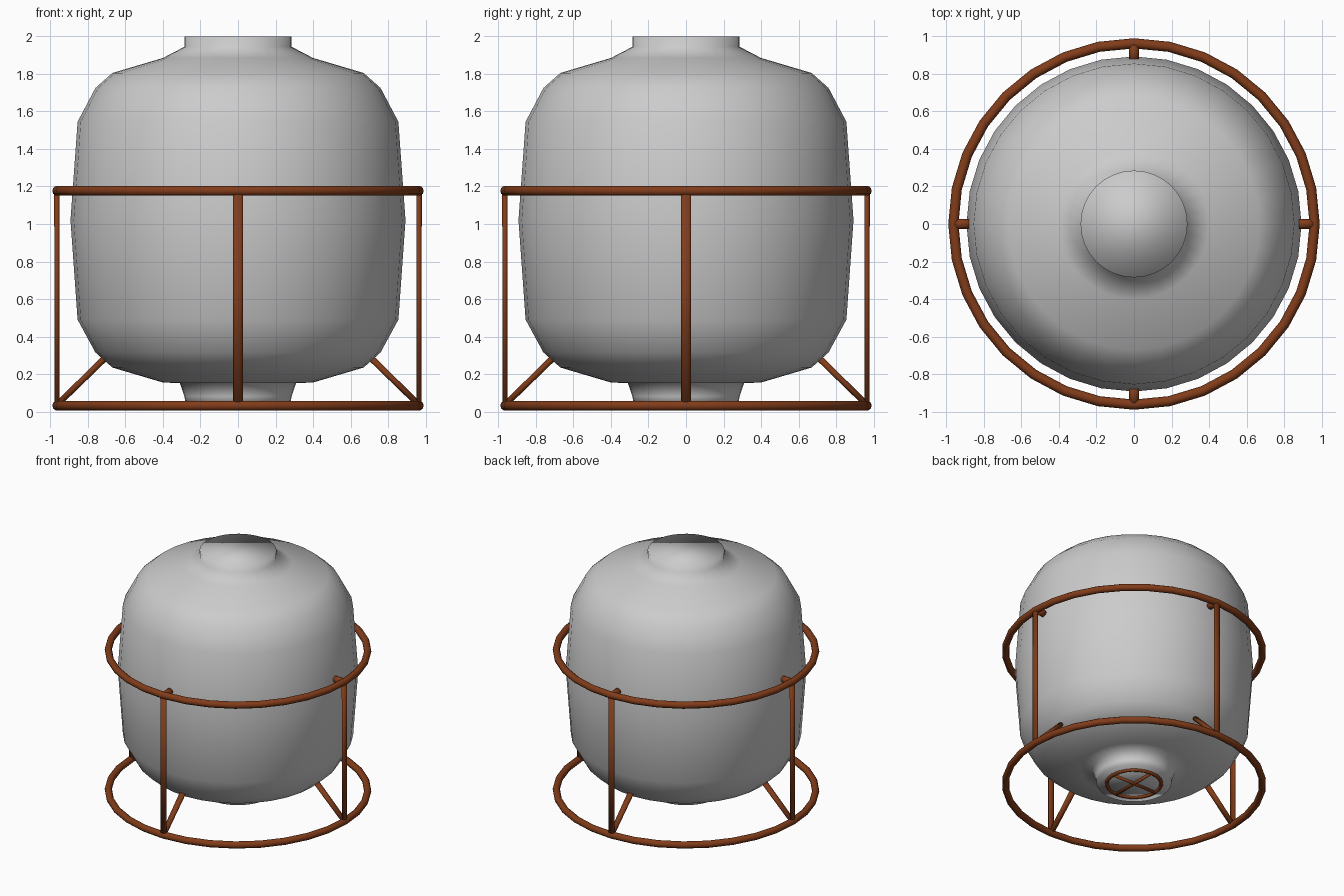
import bpy, bmesh, math
from mathutils import Vector, Matrix

if "Cube" in bpy.data.objects:
    bpy.data.objects.remove(bpy.data.objects["Cube"])

rust = bpy.data.materials.new("rust_red")
rust.diffuse_color = (0.22, 0.045, 0.01, 1)
rust.use_nodes = True
rust.node_tree.nodes["Principled BSDF"].inputs["Base Color"].default_value = rust.diffuse_color
TAU = 2 * math.pi


def finish(name, bm, mat=None):
    bmesh.ops.recalc_face_normals(bm, faces=bm.faces)
    for f in bm.faces:
        f.smooth = True
    me = bpy.data.meshes.new(name)
    bm.to_mesh(me)
    bm.free()
    ob = bpy.data.objects.new(name, me)
    bpy.context.collection.objects.link(ob)
    if mat:
        me.materials.append(mat)
    return ob


def lathe(name, profile, n=32):
    bm = bmesh.new()
    rings = [[bm.verts.new((r * math.cos(TAU * i / n), r * math.sin(TAU * i / n), z))
              for i in range(n)] for r, z in profile]
    for a, b in zip(rings, rings[1:]):
        for i in range(n):
            j = (i + 1) % n
            bm.faces.new((a[i], a[j], b[j], b[i]))
    bm.faces.new(rings[0])
    bm.faces.new(rings[-1])
    return finish(name, bm)


def hoop(name, R, r, z, n=32, m=10):
    bm = bmesh.new()
    rings = []
    for i in range(n):
        a = TAU * i / n
        rings.append([bm.verts.new(((R + r * math.cos(TAU * k / m)) * math.cos(a),
                                    (R + r * math.cos(TAU * k / m)) * math.sin(a),
                                    z + r * math.sin(TAU * k / m))) for k in range(m)])
    for i in range(n):
        a, b = rings[i], rings[(i + 1) % n]
        for k in range(m):
            q = (k + 1) % m
            bm.faces.new((a[k], b[k], b[q], a[q]))
    return finish(name, bm, rust)


def rod(name, p, q, r1, r2, turn=0.0, flat=1.0):
    # round bar lying in the xz plane; flat thins it within that plane
    p, q = Vector(p), Vector(q)
    d = (q - p).normalized()
    wide = Vector((0, 1, 0)) if abs(d.y) < 0.9 else Vector((1, 0, 0))
    thin = d.cross(wide).normalized()
    bm = bmesh.new()
    n = 10
    ends = []
    for c, r in ((p, r1), (q, r2)):
        ends.append([bm.verts.new(c + wide * r * math.cos(TAU * k / n)
                                  + thin * r * flat * math.sin(TAU * k / n)) for k in range(n)])
    for k in range(n):
        j = (k + 1) % n
        bm.faces.new((ends[0][k], ends[0][j], ends[1][j], ends[1][k]))
    bm.faces.new(ends[0])
    bm.faces.new(ends[1])
    bm.transform(Matrix.Rotation(turn, 4, 'Z'))
    return finish(name, bm, rust)


# Tank body with necks at both ends
lathe("tank_body", [(0.28, 0.04), (0.285, 0.08), (0.31, 0.152), (0.40, 0.155), (0.67, 0.235),
                    (0.76, 0.315), (0.855, 0.49), (0.893, 1.02), (0.855, 1.545), (0.76, 1.725),
                    (0.67, 1.805), (0.40, 1.885), (0.285, 1.945), (0.285, 2.0)])

# Cage hoops
hoop("lower_hoop", 0.963, 0.027, 0.032)
hoop("upper_hoop", 0.963, 0.027, 1.177)

# Posts, top brackets and slanted struts, four times around
for i in range(4):
    t = i * math.pi / 2
    rod(f"post_{i + 1}", (0.965, 0, 0.03), (0.965, 0, 1.17), 0.026, 0.028, t, 0.55)
    rod(f"bracket_{i + 1}", (0.86, 0, 1.177), (0.965, 0, 1.177), 0.027, 0.027, t)
    rod(f"strut_{i + 1}", (0.96, 0, 0.04), (0.70, 0, 0.295), 0.022, 0.025, t, 0.75)

# Valve wheel under the lower neck
hoop("valve_wheel_rim", 0.205, 0.014, 0.036, 24, 8)
for i in range(2):
    rod(f"valve_wheel_spoke_{i + 1}", (-0.205, 0, 0.036), (0.205, 0, 0.036), 0.013, 0.013, i * math.pi / 2)
